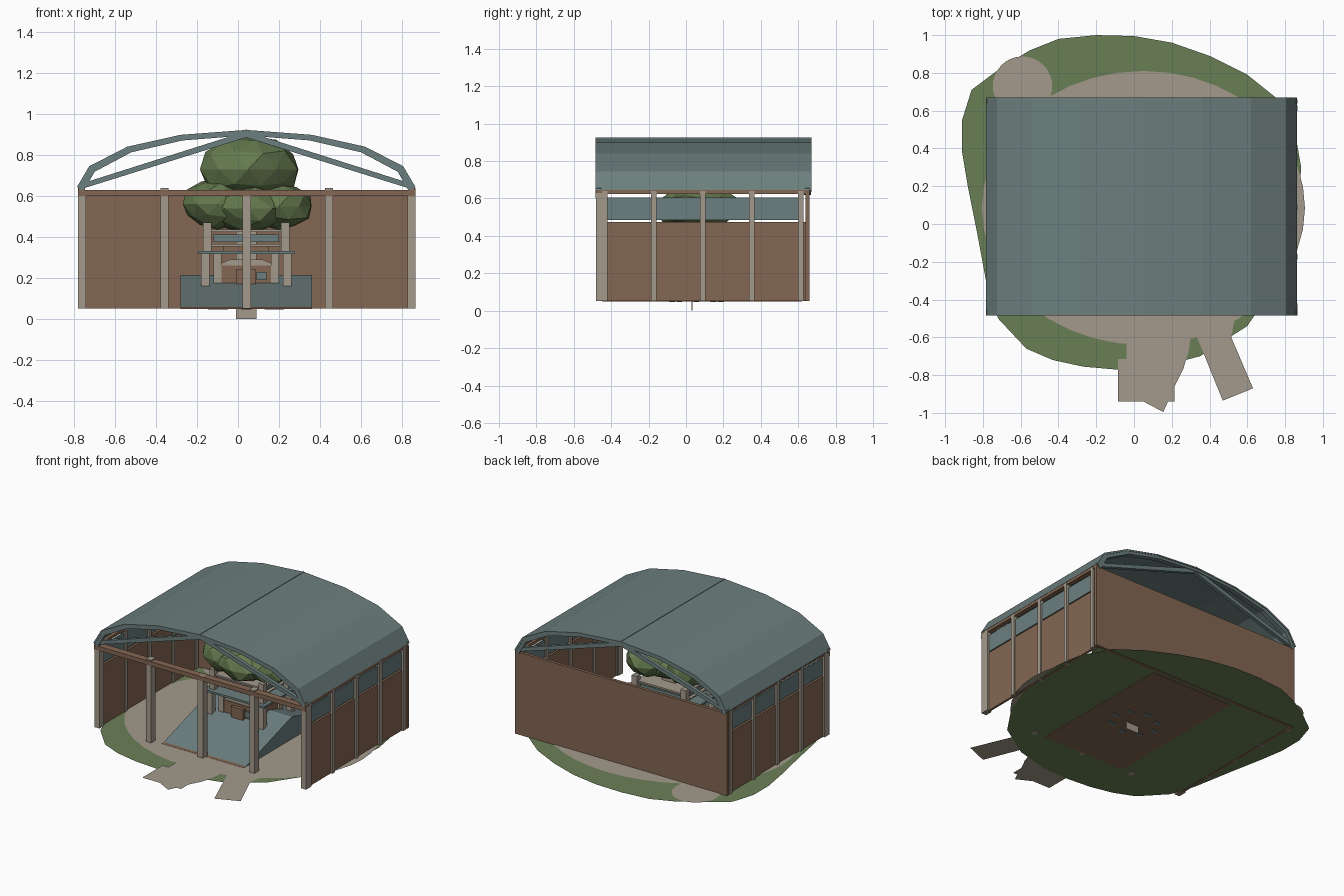
import bpy, bmesh, math, random
from mathutils import Vector

random.seed(4)
cube = bpy.data.objects.get("Cube")
if cube:
    bpy.data.objects.remove(cube, do_unlink=True)


def material(name, r, g, b):
    lin = [((c / 255 + 0.055) / 1.055) ** 2.4 for c in (r, g, b)] + [1]
    m = bpy.data.materials.new(name)
    m.use_nodes = True
    m.diffuse_color = lin
    m.node_tree.nodes["Principled BSDF"].inputs["Base Color"].default_value = lin
    return m


BEIGE = material("beige stone", 164, 154, 139)
BROWN = material("brown timber", 133, 103, 83)
SLATE = material("slate blue", 108, 127, 126)
GRASS = material("grass green", 106, 127, 86)
LEAF = material("leaf green", 100, 122, 78)


def finish(name, bm, mat):
    bmesh.ops.recalc_face_normals(bm, faces=bm.faces)
    me = bpy.data.meshes.new(name)
    bm.to_mesh(me)
    bm.free()
    me.materials.append(mat)
    ob = bpy.data.objects.new(name, me)
    bpy.context.collection.objects.link(ob)
    return ob


def box(name, mat, x, y, z):
    """Box from (min, max) pairs."""
    bm = bmesh.new()
    bmesh.ops.create_cube(bm, size=1)
    for v in bm.verts:
        v.co = Vector([(a + b) / 2 + c * (b - a) for (a, b), c in zip((x, y, z), v.co)])
    return finish(name, bm, mat)


def prism(name, mat, pts, axis, lo, hi):
    """Outline extruded along an axis; pts hold the other two coordinates."""
    bm = bmesh.new()
    def place(p, h):
        c = list(p)
        c.insert(axis, h)
        return bm.verts.new(c)
    f = bm.faces.new([place(p, lo) for p in pts])
    if hi > lo:
        new = bmesh.ops.extrude_face_region(bm, geom=[f])["geom"]
        for v in new:
            if isinstance(v, bmesh.types.BMVert):
                v.co[axis] = hi
    ob = finish(name, bm, mat)
    return ob


def flat(name, mat, pts, z):
    ob = prism(name, mat, pts, 2, z, z)
    if ob.data.polygons[0].normal.z < 0:
        ob.data.flip_normals()
    return ob


def ellipse(cx, cy, rx, ry, n=40):
    return [(cx + rx * math.cos(t * math.tau / n), cy + ry * math.sin(t * math.tau / n)) for t in range(n)]


X0, X1, Y0, Y1, CX, CY = -0.78, 0.865, -0.48, 0.66, 0.04, 0.085
FLOOR, TOP = 0.052, 0.63

# Lawn, paving and paths
flat("lawn", GRASS, [(-.2, 1), (0, .995), (.2, .96), (.4, .89), (.6, .79), (.75, .67), (.85, .5), (.885, .3),
     (.87, .1), (.83, -.1), (.75, -.32), (.6, -.54), (.35, -.7), (.1, -.765), (-.1, -.77), (-.27, -.755),
     (-.43, -.72), (-.57, -.66), (-.72, -.5), (-.78, -.32), (-.83, -.05), (-.88, .2), (-.91, .38),
     (-.91, .55), (-.86, .71), (-.7, .83), (-.55, .92), (-.4, .98)], .054)
flat("paving", BEIGE, ellipse(.05, .085, .855, .725), .058)
flat("round_patio", BEIGE, ellipse(-.59, .73, .157, .157), .057)
flat("main_path", BEIGE, [(-.04, -.5), (-.04, -.715), (-.085, -.715), (-.085, -.94), (.05, -.94), (.155, -.995),
     (.18, -.94), (.215, -.94), (.215, -.86), (.26, -.77), (.29, -.67), (.3, -.59), (.3, -.5)], .0585)
flat("side_path", BEIGE, [(.3, -.5), (.33, -.59), (.47, -.935), (.63, -.87), (.515, -.6), (.54, -.46)], .0575)

# Back wall and front posts
box("back_wall", BROWN, (X0, X1), (.638, Y1), (FLOOR, TOP))
for i in range(5):
    x = X0 + .02 + i * (X1 - X0 - .04) / 4
    box("front_post", BEIGE, (x - .02, x + .02), (Y0, Y0 + .05), (FLOOR, TOP + .008 if i % 2 else TOP))
box("front_beam", BROWN, (X0, X1), (Y0 - .004, Y0 + .045), (.6, TOP))

# Side walls with high windows
for side, x in ((-1, X0), (1, X1)):
    def span(a, b):
        return tuple(sorted((x - side * a, x - side * b)))
    box("side_wall", BROWN, span(.012, .028), (Y0 + .02, Y1), (FLOOR, .475))
    box("side_window", SLATE, span(.015, .025), (Y0 + .06, .61), (.485, .605))
    box("side_top_beam", BROWN, span(.002, .035), (Y0, Y1), (.625, .645))
    for i in range(5):
        y = -.435 + i * .262
        box("side_post", BEIGE, span(0, .035), (y - .014, y + .014), (FLOOR, .64))

# Arched roof, end ribs and straight tie bars
half = [(0, .922), (.32, .898), (.58, .84), (.765, .745), (.824, .645)]
arch = [(CX - a, z) for a, z in reversed(half)] + [(CX + a, z) for a, z in half[1:]]


def band(t):
    inner = [(CX + (x - CX) * (1 - t), z - t * .8) for x, z in arch]
    return arch + inner[::-1]


prism("roof_shell", SLATE, band(.012), 1, -.485, .67)
box("roof_ridge", SLATE, (CX - .004, CX + .004), (-.485, .67), (.915, .925))
for y in (-.483, .632):
    prism("roof_rib", SLATE, band(.034), 1, y, y + .035)
    for s in (-1, 1):
        prism("roof_tie", SLATE, [(CX, .915), (CX + s * .82, .655), (CX + s * .81, .632), (CX, .885)],
              1, y + .005, y + .03)

# Sloped base under the centrepiece
box("base_plate", BROWN, (-.28, .36), (-.45, .62), (.05, .059))
prism("sloped_base", SLATE, [(-.43, .057), (CY, .215), (.6, .057)], 0, -.28, .36)
for i in range(8):
    a = i * math.tau / 8
    px, py = CX + .16 * math.cos(a), CY - .03 + .13 * math.sin(a)
    box("base_inlay", SLATE, (px - .025, px + .025), (py - .015, py + .015), (.047, .052))
box("footing_plate", BEIGE, (-.01, .09), (.03, .034), (0, .06))

# Stacked pavilion around the trunk
def tier(name, mat, hx, hy, z0, z1):
    return box(name, mat, (CX - hx, CX + hx), (CY - hy, CY + hy), (z0, z1))


tier("lower_counter", BROWN, .145, .125, .1, .262)
box("counter_hatch", SLATE, (.09, .14), (CY - .135, CY - .12), (.19, .23))
box("counter_door", BROWN, (-.01, .085), (CY - .15, CY - .12), (.17, .245))
prism("counter_roof", BEIGE, [(CX - .145, .262), (CX - .08, .29), (CX + .08, .29), (CX + .145, .262)],
      1, CY - .12, CY + .12)
tier("lower_deck", SLATE, .235, .19, .318, .332)
tier("middle_counter", BROWN, .11, .1, .332, .355)
tier("middle_ledge", BEIGE, .17, .14, .355, .365)
tier("upper_panel", SLATE, .16, .14, .375, .412)
tier("upper_ledge", BEIGE, .19, .15, .425, .437)
for sx in (-1, 1):
    for sy in (-1, 1):
        for name, dx, dy, z0, z1 in (("leg", .2, .155, .1, .32), ("inner_leg", .14, .11, .1, .33),
                                     ("upper_post", .19, .14, .33, .47)):
            x, y = CX + sx * dx, CY + sy * dy
            box("pavilion_" + name, BEIGE, (x - .02, x + .02), (y - .02, y + .02), (z0, z1))

# Trunk and faceted leaf masses
box("trunk", BEIGE, (CX - .05, CX + .05), (CY - .05, CY + .05), (.06, .55))
for cx, cy, cz, rx, ry, rz in ((.05, .08, .73, .25, .21, .165), (-.1, .06, .56, .175, .2, .125),
                               (.2, .09, .55, .18, .2, .12), (.05, .03, .54, .2, .19, .115)):
    bm = bmesh.new()
    bmesh.ops.create_icosphere(bm, subdivisions=2, radius=1)
    for v in bm.verts:
        k = random.uniform(.9, 1.05)
        v.co = Vector((cx + v.co.x * rx * k, cy + v.co.y * ry * k, cz + v.co.z * rz * k))
    finish("leaf_mass", bm, LEAF)
